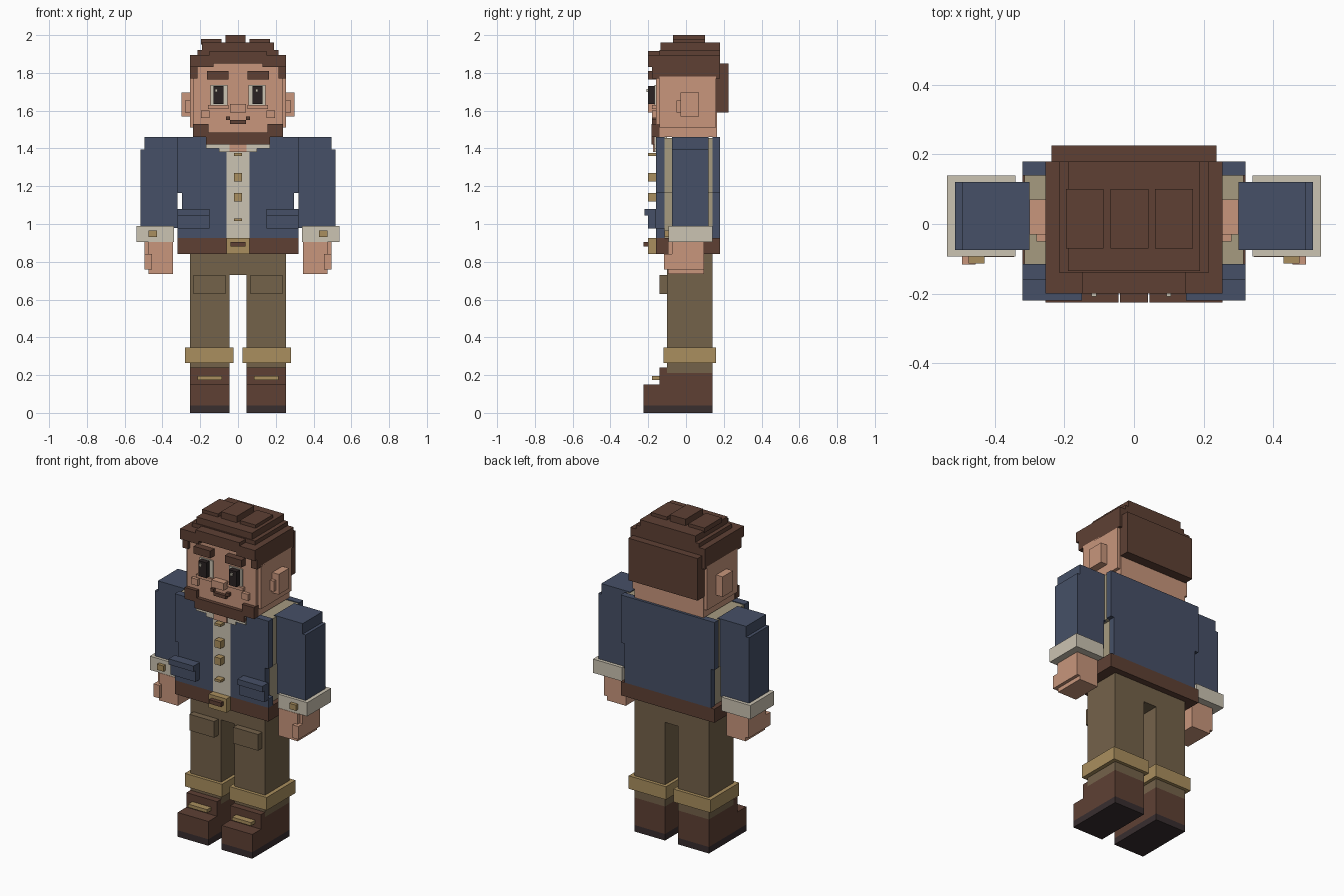
import bpy

if "Cube" in bpy.data.objects:
    bpy.data.objects.remove(bpy.data.objects["Cube"], do_unlink=True)


def material(name, red, green, blue):
    """Flat material from display values 0-255, stored as linear colour."""
    linear = [((c / 255 + .055) / 1.055) ** 2.4 for c in (red, green, blue)]
    mat = bpy.data.materials.new(name)
    mat.diffuse_color = (*linear, 1)
    mat.use_nodes = True
    shader = mat.node_tree.nodes["Principled BSDF"]
    shader.inputs["Base Color"].default_value = (*linear, 1)
    return mat


HAIR = material("dark brown hair and leather", 94, 64, 52)
SKIN = material("warm skin", 200, 150, 124)
JACKET = material("slate blue cloth", 70, 80, 103)
CREAM = material("cream shirt", 203, 195, 178)
LINING = material("beige lining", 166, 155, 128)
TROUSERS = material("olive brown trousers", 116, 98, 74)
BRASS = material("tan brass", 170, 143, 94)
SOLE = material("dark sole", 56, 46, 47)
PUPIL = material("near black pupil", 42, 34, 34)

CORNERS = [(i, j, k) for i in (0, 1) for j in (0, 1) for k in (0, 1)]
QUADS = ["0132", "4576", "0451", "2376", "0264", "1375"]


def box(name, mat, x, y, z):
    """Block spanning the given (low, high) ranges."""
    mesh = bpy.data.meshes.new(name)
    verts = [(x[i], y[j], z[k]) for i, j, k in CORNERS]
    mesh.from_pydata(verts, [], [[int(c) for c in quad] for quad in QUADS])
    import bmesh
    bm = bmesh.new()
    bm.from_mesh(mesh)
    bmesh.ops.recalc_face_normals(bm, faces=bm.faces)
    bm.to_mesh(mesh)
    bm.free()
    mesh.materials.append(mat)
    obj = bpy.data.objects.new(name, mesh)
    bpy.context.collection.objects.link(obj)
    return obj


def wide(name, mat, half, y, z):
    """Block centred on the body."""
    return box(name, mat, (-half, half), y, z)


def pair(name, mat, x, y, z):
    """Matching blocks on the left (+x) and the right."""
    box("left_" + name, mat, x, y, z)
    box("right_" + name, mat, (-x[1], -x[0]), y, z)


# Shared planes, front to back
CHEST = -.16
SHIN = -.1
HEEL = .14
BACK = .18
SHOULDER = 1.46
BELT_LOW = .84
BELT_TOP = .925
LEG = (.045, .255)

# Boots
pair("boot_sole", SOLE, LEG, y=(-.225, HEEL), z=(0, .04))
pair("boot_foot", HAIR, LEG, y=(-.225, HEEL), z=(.04, .15))
pair("boot_ankle", HAIR, LEG, y=(-.14, HEEL), z=(.15, .21))
pair("boot_tongue", HAIR, LEG, y=(-.14, SHIN), z=(.21, .24))
pair("boot_lace", BRASS, x=(.085, .215), y=(-.18, -.14), z=(.175, .195))

# Trousers
pair("trouser_leg", TROUSERS, LEG, y=(SHIN, HEEL), z=(.21, .73))
pair("trouser_cuff", BRASS, x=(.025, .28), y=(-.12, .16), z=(.265, .345))
pair("thigh_pocket", TROUSERS, x=(.065, .235), y=(-.14, SHIN), z=(.63, .73))
wide("trouser_hips", TROUSERS, .255, y=(SHIN, HEEL), z=(.73, BELT_LOW))

# Belt
wide("belt", HAIR, .32, y=(CHEST, BACK), z=(BELT_LOW, BELT_TOP))
wide("belt_buckle", BRASS, .06, y=(-.2, CHEST), z=(BELT_LOW, BELT_TOP))
wide("buckle_prong", HAIR, .04, y=(-.225, -.2), z=(.88, .905))

# Torso: lining block between the jacket's front and back panels
wide("lining_lower", LINING, .29, y=(-.115, HEEL), z=(BELT_TOP, 1.165))
wide("lining_upper", LINING, .315, y=(-.115, HEEL), z=(1.165, 1.455))
wide("shirt_front", CREAM, .06, y=(CHEST, -.115), z=(BELT_TOP, 1.4))
for part, depth in (("front", (CHEST, -.115)), ("back", (HEEL, BACK))):
    inner = .06 if part == "front" else 0
    pair(f"jacket_{part}_upper", JACKET, (inner, .32), depth, z=(1.165, SHOULDER))
    pair(f"jacket_{part}_lower", JACKET, (inner, .296), depth, z=(BELT_TOP, 1.165))
pair("jacket_hem", JACKET, x=(.29, .32), y=(CHEST, -.115), z=(BELT_TOP, .98))
pair("jacket_pocket", JACKET, x=(.15, .32), y=(-.2, CHEST), z=(.975, 1.045))
pair("pocket_flap", JACKET, x=(.15, .32), y=(-.22, CHEST), z=(1.045, 1.08))

# Shirt buttons: two large, two small
for index, (low, high) in enumerate([(1.225, 1.27), (1.12, 1.165), (1.36, 1.375), (1.015, 1.03)]):
    wide(f"shirt_button_{index}", BRASS, .021, y=(-.2, CHEST), z=(low, high))

# Stepped collar and open neck
wide("collar_top", CREAM, .17, y=(-.168, SHIN), z=(1.4, SHOULDER))
wide("collar_tip", CREAM, .1, y=(-.168, SHIN), z=(1.38, 1.4))
wide("neck_opening", SKIN, .045, y=(-.175, SHIN), z=(1.38, 1.44))

# Arms
ARM = (-.075, .12)
pair("sleeve_top", JACKET, x=(.3, .495), y=ARM, z=(1.395, SHOULDER))
pair("sleeve_upper", JACKET, x=(.3, .515), y=ARM, z=(1.165, 1.395))
pair("sleeve_lower", JACKET, x=(.32, .515), y=ARM, z=(.98, 1.165))
pair("shirt_cuff", CREAM, x=(.34, .538), y=(-.093, HEEL), z=(.905, .99))
pair("cuff_button", BRASS, x=(.43, .475), y=(-.113, -.09), z=(.93, .965))
pair("hand", SKIN, x=(.345, .475), y=(-.095, .095), z=(.735, .905))
pair("hand_edge", SKIN, x=(.475, .495), y=(-.075, .095), z=(.76, .905))
pair("thumb", SKIN, x=(.455, .495), y=(-.117, -.07), z=(.76, .84))

# Head and ears
wide("head", SKIN, .235, y=(CHEST, .165), z=(SHOULDER, 1.85))
wide("head_sides", SKIN, .255, y=(-.14, .16), z=(1.51, 1.78))
pair("ear", SKIN, x=(.25, .3), y=(-.03, .07), z=(1.57, 1.695))
pair("ear_front", SKIN, x=(.25, .28), y=(-.05, -.03), z=(1.59, 1.655))

# Face
pair("eye_white", CREAM, x=(.055, .145), y=(-.168, CHEST), z=(1.63, 1.735))
pair("pupil", PUPIL, x=(.077, .13), y=(-.2, CHEST), z=(1.635, 1.73))
for side, centre in (("left", .1), ("right", -.115)):
    box(side + "_eye_glint", CREAM, (centre - .007, centre + .007), y=(-.209, -.2), z=(1.7, 1.715))
pair("lower_lid", SKIN, x=(.05, .16), y=(-.18, CHEST), z=(1.61, 1.63))
pair("eyebrow", HAIR, x=(.05, .163), y=(-.2, CHEST), z=(1.765, 1.81))
pair("cheek", SKIN, x=(.15, .195), y=(-.18, CHEST), z=(1.56, 1.6))
wide("nose", SKIN, .042, y=(-.2, CHEST), z=(1.59, 1.635))
wide("mouth", HAIR, .042, y=(-.18, CHEST), z=(1.53, 1.55))
pair("mouth_corner", HAIR, x=(.042, .063), y=(-.18, CHEST), z=(1.55, 1.57))

# Beard
wide("beard_jaw", HAIR, .237, y=(-.183, -.14), z=(SHOULDER, 1.485))
wide("beard_chin", HAIR, .17, y=(-.183, -.14), z=(1.42, SHOULDER))
pair("beard_side", HAIR, x=(.155, .237), y=(-.183, -.14), z=(1.485, 1.53))

# Hair: stepped cap, fringe, temples and back panel
wide("hair_cap", HAIR, .255, y=(-.14, BACK), z=(1.77, 1.895))
wide("hair_step", HAIR, .215, y=(-.14, BACK), z=(1.895, 1.92))
wide("hair_crown", HAIR, .19, y=(-.135, BACK), z=(1.92, 1.96))
for label, centre, top in (("right", -.142, 1.98), ("middle", -.013, 2), ("left", .115, 1.98)):
    box(f"hair_tuft_{label}", HAIR, (centre - .054, centre + .054), y=(-.07, .1), z=(1.95, top))
wide("fringe", HAIR, .255, y=(-.2, -.135), z=(1.85, 1.895))
wide("fringe_top", HAIR, .15, y=(-.2, -.135), z=(1.895, 1.915))
pair("fringe_side", HAIR, x=(.13, .255), y=(-.2, -.135), z=(1.83, 1.85))
pair("fringe_temple", HAIR, x=(.215, .255), y=(-.18, -.135), z=(1.77, 1.83))
wide("hair_back", HAIR, .237, y=(.16, .225), z=(1.59, 1.85))
